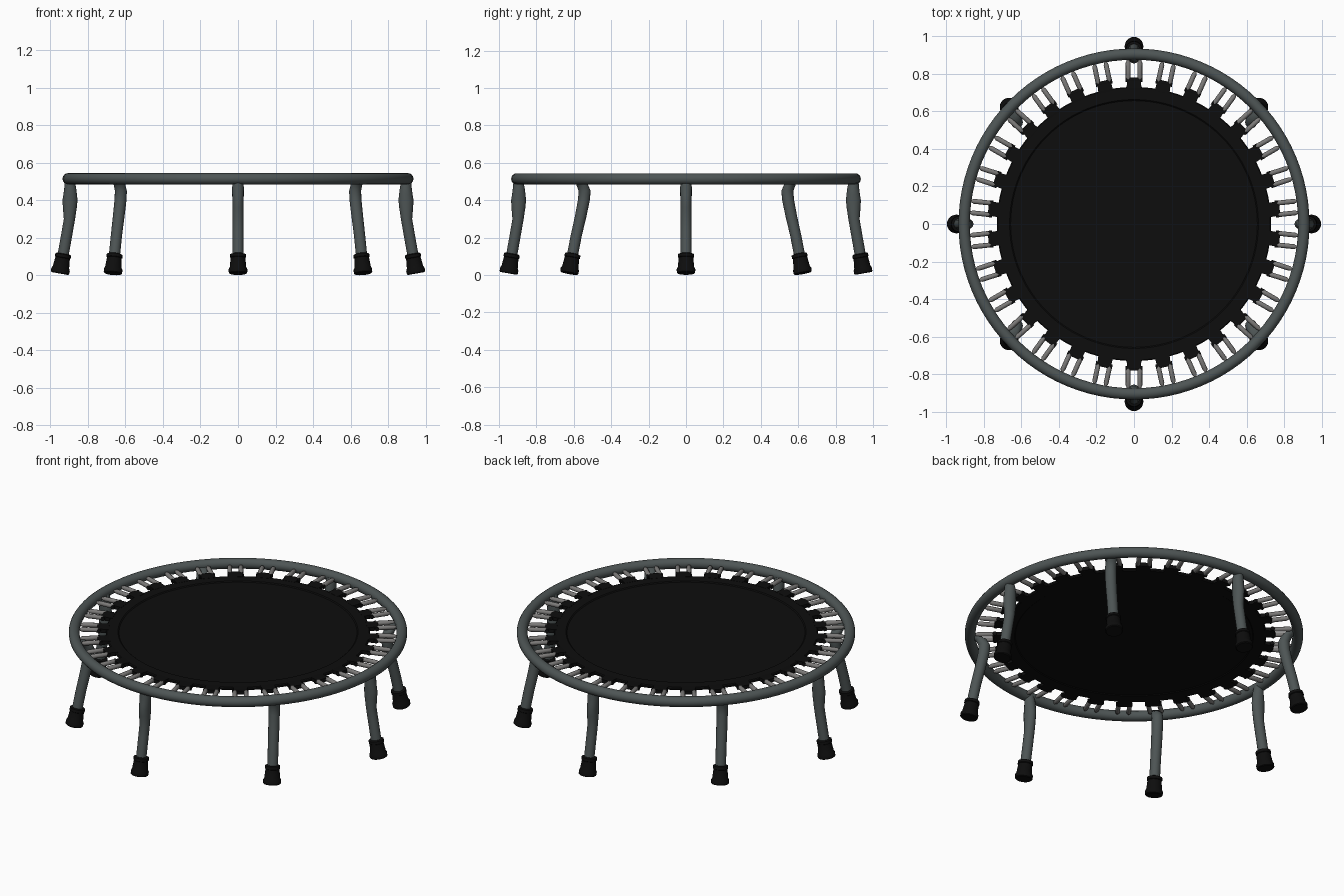
import bpy, bmesh, math
from mathutils import Vector, Matrix

if "Cube" in bpy.data.objects:
    bpy.data.objects.remove(bpy.data.objects["Cube"])


def material(name, rgb):
    m = bpy.data.materials.new(name)
    m.diffuse_color = (*rgb, 1)
    m.use_nodes = True
    m.node_tree.nodes["Principled BSDF"].inputs["Base Color"].default_value = m.diffuse_color
    return m


STEEL = material("dark grey steel", (0.075, 0.09, 0.09))
BLACK = material("black", (0.004, 0.004, 0.004))
SPRING = material("spring grey", (0.2, 0.195, 0.19))


def finish(bm, name, mat, angle=40):
    bmesh.ops.recalc_face_normals(bm, faces=bm.faces)
    me = bpy.data.meshes.new(name)
    bm.to_mesh(me)
    bm.free()
    me.materials.append(mat)
    ob = bpy.data.objects.new(name, me)
    bpy.context.collection.objects.link(ob)
    bpy.context.view_layer.objects.active = ob
    ob.select_set(True)
    bpy.ops.object.shade_smooth_by_angle(angle=math.radians(angle))
    ob.select_set(False)
    return ob


def skin(bm, rings, capped=True):
    """Join rings of points with quads and cap both ends."""
    vs = [[bm.verts.new(p) for p in ring] for ring in rings]
    n = len(vs[0])
    for a, b in zip(vs, vs[1:]):
        for i in range(n):
            j = (i + 1) % n
            bm.faces.new((a[i], a[j], b[j], b[i]))
    if capped:
        bm.faces.new(vs[0])
        bm.faces.new(vs[-1])


def lathe(bm, profile, n, mat=Matrix()):
    rings = [[mat @ Vector((r * math.cos(2 * math.pi * i / n),
                            r * math.sin(2 * math.pi * i / n), z))
              for i in range(n)] for r, z in profile]
    skin(bm, rings)


def frame(origin, axis):
    return Matrix.Translation(origin) @ axis.to_track_quat('Z', 'Y').to_matrix().to_4x4()


# Round frame tube
bpy.ops.mesh.primitive_torus_add(major_radius=0.905, minor_radius=0.03,
                                 major_segments=96, minor_segments=16,
                                 location=(0, 0, 0.514))
ring = bpy.context.object
ring.name = "frame_ring"
ring.data.materials.append(STEEL)
bpy.ops.object.shade_smooth()
ring.select_set(False)

# Jumping mat with a stepped seam
bm = bmesh.new()
lathe(bm, [(0.655, 0.504), (0.66, 0.500), (0.725, 0.500), (0.73, 0.505), (0.73, 0.514),
           (0.725, 0.519), (0.663, 0.519), (0.657, 0.514)], 96)
finish(bm, "jumping_mat", BLACK, 30)

# Thirty mat tabs, each with an end bar and two springs
tabs, bars, springs = bmesh.new(), bmesh.new(), bmesh.new()
for k in range(30):
    rot = Matrix.Rotation(math.radians(90 + 12 * k), 4, 'Z')
    rings = []
    for r, w, h in ((0.715, 0.040, 0.010), (0.75, 0.038, 0.011), (0.78, 0.036, 0.011)):
        rings.append([rot @ Vector((r, y, 0.51 + z))
                      for y, z in ((-w, -h), (w, -h), (w, h), (-w, h))])
    skin(tabs, rings)
    lathe(bars, [(0.012, -0.045), (0.012, 0.045)], 10,
          rot @ frame(Vector((0.768, 0, 0.51)), Vector((0, 1, 0))))
    for s in (-1, 1):
        lathe(springs, [(0.008, 0), (0.013, 0.012), (0.013, 0.095), (0.007, 0.108), (0.007, 0.13)],
              12, rot @ frame(Vector((0.766, s * 0.031, 0.512)), Vector((1, 0, 0))))
finish(tabs, "mat_tabs", BLACK)
finish(bars, "tab_bars", BLACK)
finish(springs, "springs", SPRING)


# Legs: path points with radial and sideways half widths
def leg(name, sections, out, foot):
    out = out.normalized()
    side = Vector((-out.y, out.x, 0))
    bm = bmesh.new()
    skin(bm, [[p + out * (a * math.cos(t)) + side * (b * math.sin(t))
               for t in (2 * math.pi * i / 16 for i in range(16))]
              for p, a, b in sections])
    finish(bm, name, STEEL, 50)
    # Rubber foot lined up with the lower leg
    axis = sections[-2][0] - foot
    bm = bmesh.new()
    lathe(bm, [(0.044, 0), (0.049, 0.004), (0.050, 0.022), (0.044, 0.034), (0.039, 0.085),
               (0.043, 0.088), (0.042, 0.104), (0.032, 0.108)], 24, frame(foot, axis))
    finish(bm, name.replace("leg", "foot"), BLACK, 35)


# Legs at the front, back and both sides
for name, ang in (("right", 0), ("back", 90), ("left", 180), ("front", 270)):
    rot = Matrix.Rotation(math.radians(ang), 3, 'Z')
    path = [(0.898, 0.512, 0.024, 0.026), (0.894, 0.47, 0.031, 0.031), (0.894, 0.43, 0.036, 0.031),
            (0.895, 0.40, 0.040, 0.030), (0.896, 0.36, 0.037, 0.030), (0.898, 0.30, 0.030, 0.029),
            (0.910, 0.23, 0.030, 0.029), (0.942, 0.05, 0.030, 0.029)]
    leg(name + "_leg", [(rot @ Vector((r, 0, z)), a, b) for r, z, a, b in path],
        rot @ Vector((1, 0, 0)), rot @ Vector((0.949, 0, 0.009)))

# Corner legs, starting just inside the frame
for sx, xn in ((-1, "left"), (1, "right")):
    for sy, yn in ((-1, "front"), (1, "back")):
        path = [(0.648, 0.585, 0.512, 0.028), (0.632, 0.556, 0.485, 0.031),
                (0.624, 0.542, 0.45, 0.032), (0.626, 0.546, 0.40, 0.032),
                (0.636, 0.564, 0.31, 0.031), (0.648, 0.587, 0.21, 0.030),
                (0.664, 0.618, 0.05, 0.030)]
        leg(f"{yn}_{xn}_leg", [(Vector((sx * x, sy * y, z)), r, r) for x, y, z, r in path],
            Vector((sx * 0.66, sy * 0.6, 0)), Vector((sx * 0.667, sy * 0.625, 0.009)))
